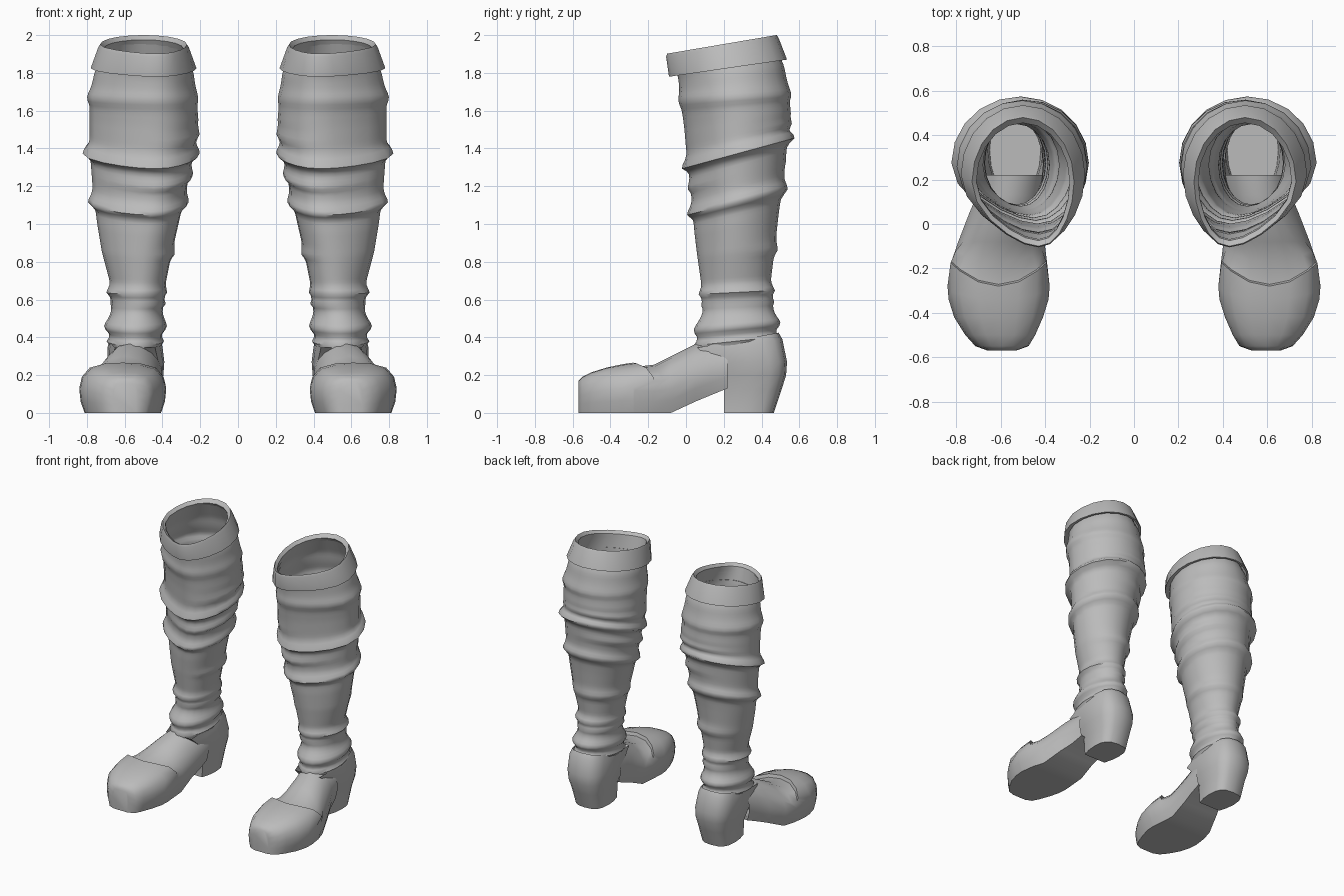
import bpy, bmesh, math

cube = bpy.data.objects.get("Cube")
if cube:
    bpy.data.objects.remove(cube, do_unlink=True)

leather = bpy.data.materials.new("grey_leather")
leather.use_nodes = True
GREY = (0.5, 0.5, 0.5, 1)
leather.diffuse_color = GREY
leather.node_tree.nodes["Principled BSDF"].inputs["Base Color"].default_value = GREY

SIDES = 20


def loft(name, rings, cap_start=False, cap_end=False, angle=40):
    """Skin closed rings of points, then mirror to the other boot."""
    bm = bmesh.new()
    loops = [[bm.verts.new(p) for p in ring] for ring in rings]
    n = len(loops[0])
    for a, b in zip(loops, loops[1:]):
        for i in range(n):
            j = (i + 1) % n
            bm.faces.new((a[i], a[j], b[j], b[i]))
    if cap_start:
        bm.faces.new(loops[0])
    if cap_end:
        bm.faces.new(loops[-1])
    bmesh.ops.recalc_face_normals(bm, faces=bm.faces)
    mesh = bpy.data.meshes.new(name)
    bm.to_mesh(mesh)
    bm.free()
    mesh.materials.append(leather)
    obj = bpy.data.objects.new(name, mesh)
    bpy.context.collection.objects.link(obj)
    bpy.ops.object.select_all(action='DESELECT')
    obj.select_set(True)
    bpy.context.view_layer.objects.active = obj
    bpy.ops.object.shade_smooth_by_angle(angle=math.radians(angle))
    mirror = obj.modifiers.new("other_boot", 'MIRROR')
    mirror.use_mirror_merge = False
    return obj


def leg_ring(z, x0, x1, y0, y1, slope, bulge=lambda a: 0):
    """Tilted egg-shaped ring, narrower and leaning inward at the front."""
    cx, cy, rx, ry = (x0 + x1) / 2, (y0 + y1) / 2, (x1 - x0) / 2, (y1 - y0) / 2
    egg = min(1, max(0, (z - 0.5) / 0.7))
    pts = []
    for i in range(SIDES):
        a = math.tau * i / SIDES
        b = bulge(a)
        front = max(0, -math.sin(a))
        x = cx + (rx + b) * math.cos(a) * (1 - 0.22 * egg * front ** 2) - 0.07 * egg * front ** 2
        y = cy + (ry + b) * math.sin(a)
        pts.append((x, y, z + slope * (y - cy)))
    return pts


# Shaft outline: height, inner x, outer x, front y, back y, slope to the back
OUTLINE = [
    (0.34, .41, .68, .05, .48, .12),
    (0.55, .40, .67, .09, .46, .05),
    (0.70, .38, .68, .08, .45, .05),
    (0.85, .35, .72, .06, .47, .10),
    (1.00, .315, .745, .045, .49, .22),
    (1.20, .27, .77, .03, .52, .28),
    (1.40, .23, .785, .01, .54, .27),
    (1.55, .21, .785, -.01, .555, .12),
    (1.68, .22, .785, -.03, .545, .06),
    (1.80, .235, .76, -.04, .52, .12),
    (1.93, .29, .71, -.07, .46, .17),
]
# Wrinkles: height, bulge, thickness, strongest direction, evenness
FOLDS = [
    (0.375, .018, .02, 0, 1), (0.455, .035, .045, 0, .9),
    (0.575, .014, .02, 3, .6), (0.635, .022, .025, 0, .8),
    (0.84, .02, .035, 2.4, .3), (1.115, .034, .04, 0, .9),
    (1.26, .022, .03, 3.6, .4), (1.375, .04, .035, 0.3, .9),
    (1.47, .018, .035, 2.6, .4), (1.665, .014, .045, 0, .8),
]


def outline_at(z):
    for lo, hi in zip(OUTLINE, OUTLINE[1:]):
        if z <= hi[0]:
            break
    t = (z - lo[0]) / (hi[0] - lo[0])
    return [p + (q - p) * t for p, q in zip(lo, hi)]


def folds_at(z):
    def bulge(a):
        total = 0
        for fz, amount, thick, aim, even in FOLDS:
            # crisp underside, softer upper side
            w = thick * (0.6 if z < fz else 1.1)
            side = even + (1 - even) * math.cos(a - aim)
            total += amount * max(0, side) * math.exp(-((z - fz) / w) ** 2)
        return total
    return bulge


ROWS = 80
heights = [0.34 + (1.93 - 0.34) * i / ROWS for i in range(ROWS + 1)]
loft("boot_shaft", [leg_ring(*outline_at(z), folds_at(z)) for z in heights], angle=60)

# Turned-down cuff around the opening
CUFF = [
    (1.88, .27, .73, -.06, .49, .15),
    (1.93, .29, .71, -.075, .455, .17),
    (1.951, .27, .73, -.10, .48, .17),
    (1.935, .26, .74, -.105, .49, .17),
    (1.825, .22, .78, -.09, .535, .145),
    (1.83, .245, .755, -.04, .52, .14),
]
loft("boot_cuff", [leg_ring(*row) for row in CUFF], angle=35)

# Shoe front: y, inner x, outer x, bottom, top, instep shape, edge curve
FOOT = [
    (-.57, .53, .66, 0, .17, 0, 0),
    (-.55, .475, .715, 0, .19, 0, 0),
    (-.50, .445, .76, 0, .215, 0, 0),
    (-.42, .41, .81, 0, .24, 0, 0),
    (-.34, .385, .835, 0, .257, 0, .04),
    (-.28, .38, .84, 0, .266, 0, .12),
    (-.272, .38, .84, 0, .243, .15, .12),
    (-.17, .39, .825, 0, .255, .5, .06),
    (-.08, .40, .795, 0, .30, .8, 0),
    (.05, .405, .745, .06, .365, 1, 0),
    (.13, .40, .71, .093, .38, .8, 0),
    (.22, .40, .69, .13, .39, .6, 0),
]
TOE_HALF = [(.88, 0), (.97, .25), (1, .5), (.94, .72), (.76, .9), (.4, .985)]
INSTEP_HALF = [(.88, 0), (.97, .22), (.98, .4), (.86, .6), (.65, .8), (.35, .95)]


def foot_ring(y, x0, x1, zb, zt, blend, curve):
    half = [(p[0] + (q[0] - p[0]) * blend, p[1] + (q[1] - p[1]) * blend)
            for p, q in zip(TOE_HALF, INSTEP_HALF)]
    shape = half + [(0, 1)] + [(-u, v) for u, v in reversed(half)]
    cx, rx = (x0 + x1) / 2, (x1 - x0) / 2
    return [(cx + rx * u, y + (curve * u * u if v > 0.55 else 0), zb + (zt - zb) * v)
            for u, v in shape]


loft("shoe_front", [foot_ring(*row) for row in FOOT], cap_start=True, angle=50)

# Heel block and heel counter: height, inner x, outer x, front y, back y
HEEL = [
    (0, .42, .65, .2, .465),
    (.12, .41, .66, .2, .505),
    (.2, .395, .68, .17, .53),
    (.27, .39, .69, .14, .535),
    (.35, .40, .69, .10, .51),
    (.385, .41, .68, .06, .49),
]


def heel_ring(z, x0, x1, y0, y1):
    def squared(v):
        return math.copysign(abs(v) ** 0.7, v)
    pts = []
    for i in range(16):
        a = math.tau * i / 16
        s = squared(math.sin(a))
        if s < -0.7:
            s = -1  # flat breast of the heel
        pts.append(((x0 + x1) / 2 + (x1 - x0) / 2 * squared(math.cos(a)),
                    (y0 + y1) / 2 + (y1 - y0) / 2 * s,
                    z + (0.04 * s if z > 0.3 else 0)))
    return pts


loft("shoe_heel", [heel_ring(*row) for row in HEEL], cap_start=True, angle=50)
